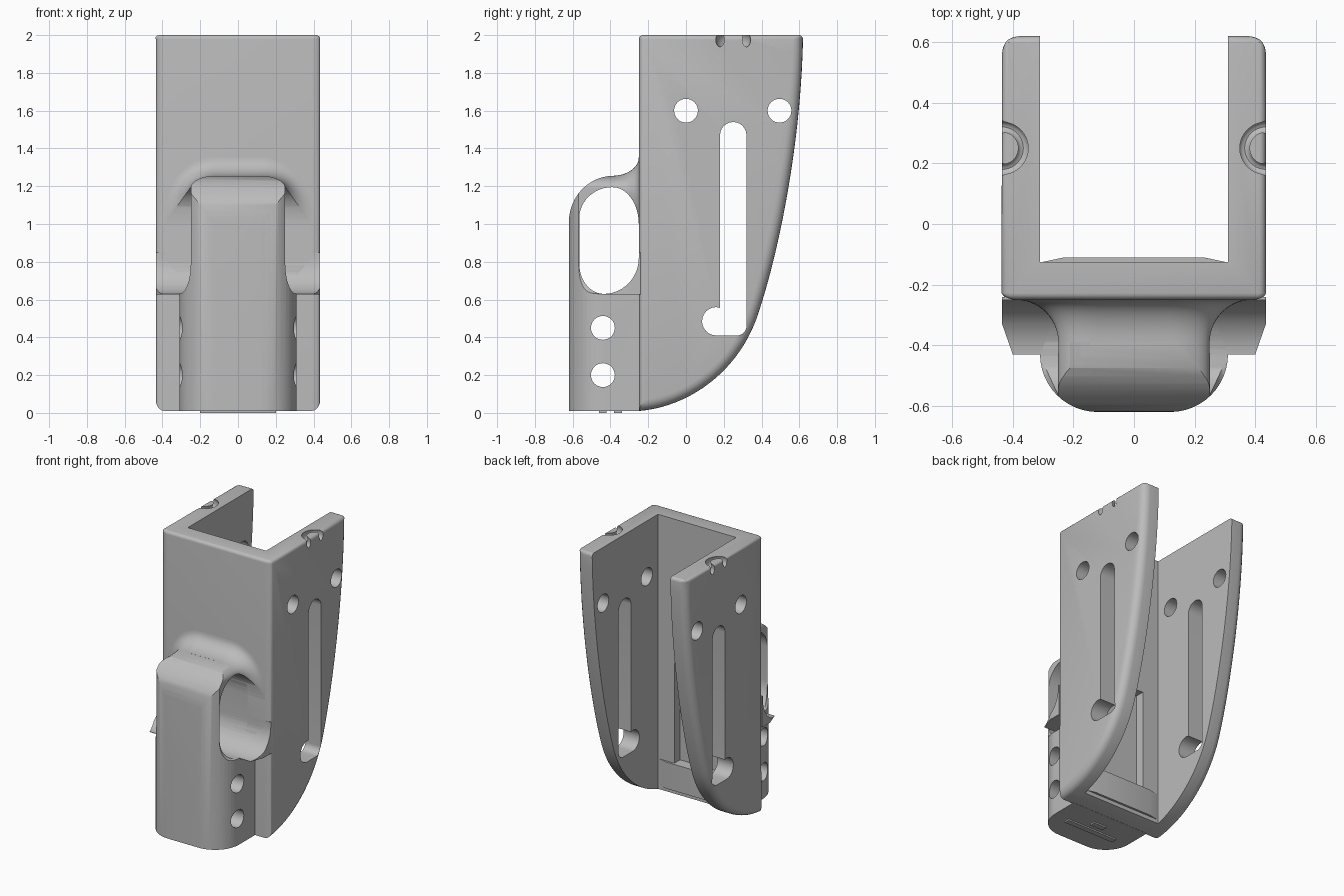
import bpy, bmesh
from math import sin, cos, pi
from mathutils import Vector
from mathutils.geometry import interpolate_bezier

if "Cube" in bpy.data.objects:
    bpy.data.objects.remove(bpy.data.objects["Cube"], do_unlink=True)

grey = bpy.data.materials.new("plain grey")
grey.use_nodes = True
grey.diffuse_color = (0.5, 0.5, 0.5, 1)
grey.node_tree.nodes["Principled BSDF"].inputs["Base Color"].default_value = (0.5, 0.5, 0.5, 1)


def arc(cx, cy, rx, ry, start, end, n=12):
    """Points on an ellipse, with angles in quarter turns."""
    angles = [(start + (end - start) * i / n) * pi / 2 for i in range(n + 1)]
    return [(cx + rx * cos(a), cy + ry * sin(a)) for a in angles]


def mirrored(pts):
    """Close a half outline across the first axis."""
    return pts + [(-p, q) for p, q in reversed(pts)]


def loft(name, rings):
    bm = bmesh.new()
    rows = [[bm.verts.new(p) for p in ring] for ring in rings]
    n = len(rows[0])
    for a, b in zip(rows, rows[1:]):
        for i in range(n):
            j = (i + 1) % n
            bm.faces.new((a[i], a[j], b[j], b[i]))
    bm.faces.new(rows[0])
    bm.faces.new(rows[-1])
    bmesh.ops.recalc_face_normals(bm, faces=bm.faces)
    mesh = bpy.data.meshes.new(name)
    bm.to_mesh(mesh)
    bm.free()
    mesh.materials.append(grey)
    obj = bpy.data.objects.new(name, mesh)
    bpy.context.collection.objects.link(obj)
    return obj


def prism(name, pts, axis, a, b):
    place = {"x": lambda p, q, t: (t, p, q),
             "y": lambda p, q, t: (p, t, q),
             "z": lambda p, q, t: (p, q, t)}[axis]
    return loft(name, [[place(p, q, t) for p, q in pts] for t in (a, b)])


def rect(p0, p1, q0, q1):
    return [(p0, q0), (p1, q0), (p1, q1), (p0, q1)]


def apply(obj, mod):
    with bpy.context.temp_override(object=obj, active_object=obj, selected_objects=[obj]):
        bpy.ops.object.modifier_apply(modifier=mod.name)


def combine(obj, tool, operation="DIFFERENCE"):
    mod = obj.modifiers.new("cut", "BOOLEAN")
    mod.operation = operation
    mod.solver = "EXACT"
    mod.object = tool
    bpy.context.view_layer.update()
    apply(obj, mod)
    bpy.data.objects.remove(tool, do_unlink=True)


def drill(obj, y, z, r=0.063):
    combine(obj, prism("drill", arc(y, z, r, r, 0, 4, 32)[:-1], "x", -0.7, 0.7))


# Channel: side outline with a swept back edge
lower = [(-0.25, 0.01), (0, 0.03), (0.26, 0.2), (0.37, 0.49)]
upper = [(0.37, 0.49), (0.48, 0.8), (0.61, 1.4), (0.62, 2)]
outline = [(-0.25, 2)]
for curve, skip in ((lower, 0), (upper, 1)):
    pts = interpolate_bezier(*[Vector((y, z, 0)) for y, z in curve], 20)
    outline += [(p.x, p.y) for p in pts[skip:]]
channel = prism("channel", outline, "x", -0.435, 0.435)

# Large rounding along the swept edge, small rounding on the other rims
mesh = channel.data
weights = mesh.attributes.new("bevel_weight_edge", "FLOAT", "EDGE")
for edge in mesh.edges:
    a, b = (mesh.vertices[i].co for i in edge.vertices)
    mid = (a + b) / 2
    if abs(a.x - b.x) < 0.01:
        swept = mid.y > -0.249 and mid.z < 1.99
        weights.data[edge.index].value = 1 if swept else 0.4
    elif mid.z > 1.99:
        weights.data[edge.index].value = 0.4
bevel = channel.modifiers.new("rounding", "BEVEL")
bevel.limit_method = "WEIGHT"
bevel.width = 0.055
bevel.segments = 5
bevel.use_clamp_overlap = False
apply(channel, bevel)

# Open inside and the recess in the front wall
combine(channel, prism("inside", rect(-0.31, 0.31, -0.125, 1), "z", -0.1, 2.1))
combine(channel, prism("recess", rect(-0.18, 0.18, 0.25, 0.97), "y", -0.19, -0.05))

# Hooked slot and round holes through both sides
slot = (arc(0.25, 1.47, 0.07, 0.07, 0, 2) + [(0.18, 0.556)]
        + arc(0.16, 0.485, 0.075, 0.075, 1, 3) + arc(0.27, 0.46, 0.05, 0.05, -1, 0))
combine(channel, prism("slot", slot, "x", -0.7, 0.7))
for y in (0, 0.495):
    drill(channel, y, 1.6)

# Half-ring grooves in the top rims
for side in (-1, 1):
    bpy.ops.mesh.primitive_torus_add(location=(side * 0.435, 0.25, 1.975), major_radius=0.07,
                                     minor_radius=0.022, major_segments=40, minor_segments=16)
    ring = bpy.context.object
    ring.scale.z = 1.7
    combine(channel, ring)

# Low ledge inside the front wall
ledge = prism("inner_ledge", mirrored([(0.3, -0.135), (0.3, -0.125), (0.23, -0.11)]), "z", 0.06, 0.25)

# Front block and loop: crossing of side, plan and front outlines
block = prism("front_loop", [(-0.62, 0.01), (-0.24, 0.01), (-0.24, 1.255)]
              + arc(-0.385, 1.01, 0.235, 0.245, 1, 2), "x", -0.5, 0.5)
plan = mirrored([(0.31, -0.1)] + arc(0.12, -0.43, 0.19, 0.19, 0, -1))
combine(block, prism("plan", plan, "z", -0.1, 1.4), "INTERSECT")
front = mirrored([(0.35, -0.1), (0.35, 0.63), (0.31, 0.63)]
                 + arc(0.31, 0.79, 0.06, 0.16, 3, 2)[1:] + arc(0.12, 1.19, 0.13, 0.065, 0, 1))
combine(block, prism("front", front, "y", -0.8, -0.05), "INTERSECT")
for z in (0.2, 0.45):
    drill(block, -0.44, z)

# Flare blending the loop into the wall
rings = []
for i in range(11):
    a = i / 10 * pi / 2
    d = 0.14 * (1 - cos(a))
    y = -0.25 - 0.14 * (1 - sin(a))
    half = [(0.25 + d, 0.65)] + arc(0.12, 1.19 - d, 0.13 + d, 0.065 + 1.7 * d, 0, 1)
    rings.append([(x, y, z) for x, z in mirrored(half)])
rings.append([(x, -0.24, z) for x, y, z in rings[-1]])
flare = loft("loop_flare", rings)

# Thin wings under the loop opening
wings = prism("loop_wings", mirrored([(0.435, -0.24), (0.435, -0.33), (0.4, -0.43)]), "z", 0.627, 0.85)

# Oval finger opening through the loop, flare and wings
opening = (arc(-0.39, 1.0, 0.14, 0.195, 0, 1) + arc(-0.39, 1.03, 0.175, 0.165, 1, 2)[1:]
           + arc(-0.435, 0.79, 0.13, 0.16, 2, 3) + arc(-0.435, 0.82, 0.185, 0.19, 3, 4)[1:])
for obj in (block, flare, wings):
    combine(obj, prism("opening", opening, "x", -0.7, 0.7))

# Small raised pads under the block
pads = [prism("bottom_pad", rect(-w, w, y - 0.02, y + 0.02), "z", 0, 0.0095 + 0.0005)
        for w, y in ((0.05, -0.36), (0.2, -0.44))]

# Smooth shading with sharp edges kept
bpy.ops.object.select_all(action="DESELECT")
for obj in [channel, ledge, block, flare, wings] + pads:
    obj.data.materials.clear()
    obj.data.materials.append(grey)
    obj.select_set(True)
bpy.context.view_layer.objects.active = channel
bpy.ops.object.shade_smooth_by_angle(angle=0.6)
